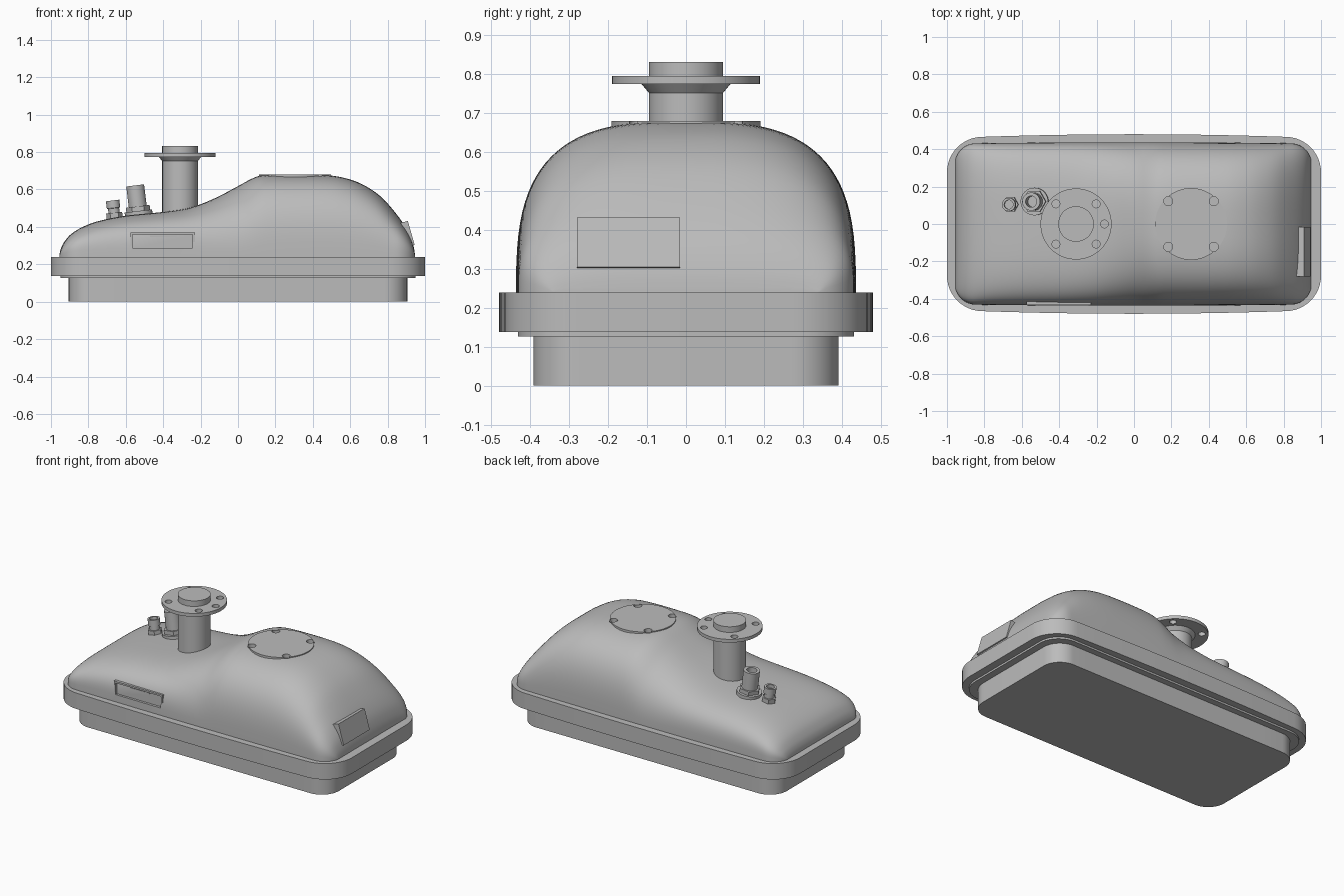
import bpy, bmesh, math
from mathutils import Vector, Matrix

if "Cube" in bpy.data.objects:
    bpy.data.objects.remove(bpy.data.objects["Cube"], do_unlink=True)

grey = bpy.data.materials.new("plain grey")
grey.use_nodes = True
colour = (0.5, 0.5, 0.5, 1)
grey.diffuse_color = colour
grey.node_tree.nodes["Principled BSDF"].inputs["Base Color"].default_value = colour


def finish(name, bm):
    bmesh.ops.recalc_face_normals(bm, faces=bm.faces)
    mesh = bpy.data.meshes.new(name)
    bm.to_mesh(mesh)
    bm.free()
    mesh.materials.append(grey)
    obj = bpy.data.objects.new(name, mesh)
    bpy.context.collection.objects.link(obj)
    return obj


def activate(obj):
    bpy.ops.object.select_all(action="DESELECT")
    obj.select_set(True)
    bpy.context.view_layer.objects.active = obj


def smooth(obj, angle=35):
    activate(obj)
    bpy.ops.object.shade_smooth_by_angle(angle=math.radians(angle))


def loft(name, rings):
    """Skin a list of closed rings and cap both ends."""
    bm = bmesh.new()
    loops = [[bm.verts.new(p) for p in ring] for ring in rings]
    for a, b in zip(loops, loops[1:]):
        for i in range(len(a)):
            j = (i + 1) % len(a)
            bm.faces.new((a[i], a[j], b[j], b[i]))
    bm.faces.new(loops[0])
    bm.faces.new(loops[-1])
    return finish(name, bm)


def turned(name, profile, place=Matrix(), sides=48):
    """Lathe an (r, z) profile about its own z axis."""
    rings = []
    for r, z in profile:
        angles = [2 * math.pi * i / sides for i in range(sides)]
        rings.append([place @ Vector((r * math.cos(a), r * math.sin(a), z)) for a in angles])
    return loft(name, rings)


def box(name, centre, size, turn=Matrix()):
    bm = bmesh.new()
    bmesh.ops.create_cube(bm, size=1)
    bm.transform(Matrix.Translation(centre) @ turn @ Matrix.Diagonal((*size, 1)))
    return finish(name, bm)


def slab(name, hx, hy, radius, z0, z1, bow=0.0):
    """Rounded rectangle slab whose long sides bow out a little."""
    outline = []
    for k, (sx, sy) in enumerate([(1, 1), (-1, 1), (-1, -1), (1, -1)]):
        for i in range(13):
            a = math.pi / 2 * (k + i / 12)
            outline.append((sx * (hx - radius) + radius * math.cos(a),
                            sy * (hy - radius - bow) + radius * math.sin(a)))
        if k in (0, 2):
            for i in range(1, 12):
                x = sx * (hx - radius) * (1 - i / 6)
                outline.append((x, sy * (hy - bow * (x / (hx - radius)) ** 2)))
    obj = loft(name, [[(x, y, z) for x, y in outline] for z in (z0, z1)])
    smooth(obj)


def cut(targets, cutter):
    for obj in targets:
        mod = obj.modifiers.new("cut", "BOOLEAN")
        mod.operation = "DIFFERENCE"
        mod.solver = "EXACT"
        mod.object = cutter
        activate(obj)
        bpy.ops.object.modifier_apply(modifier=mod.name)
    bpy.data.objects.remove(cutter, do_unlink=True)


# Plinth, step and rim
slab("plinth", 0.905, 0.392, 0.12, 0, 0.13)
slab("rim_step", 0.95, 0.432, 0.14, 0.126, 0.15)
slab("rim", 1.0, 0.48, 0.19, 0.138, 0.24, 0.014)

# Shell: spine of (x, top height, squareness of section)
spine = [Vector(p) for p in [
    (-.955, .245, 4), (-.95, .275, 4), (-.935, .31, 4), (-.9, .355, 3.8), (-.84, .395, 3.7),
    (-.75, .43, 3.6), (-.6, .46, 3.5), (-.4, .48, 3.4), (-.25, .505, 3.1), (-.12, .555, 2.7),
    (0, .618, 2.5), (.09, .665, 2.7), (.16, .678, 2.9), (.3, .679, 3), (.46, .677, 3),
    (.56, .664, 3), (.66, .63, 3), (.76, .565, 3), (.85, .465, 3), (.91, .375, 3.2),
    (.938, .3, 3.5), (.947, .245, 4)]]


def catmull(a, b, c, d, t):
    return 0.5 * (2 * b + (c - a) * t + (2 * a - 5 * b + 4 * c - d) * t * t
                  + (3 * b - a - 3 * c + d) * t ** 3)


samples = []
for i in range(len(spine) - 1):
    near = [spine[max(0, min(len(spine) - 1, i + k))] for k in (-1, 0, 1, 2)]
    samples += [catmull(*near, k / 4) for k in range(4)]
samples.append(spine[-1])


def section(x, top, power):
    end = 0.957 if x < 0 else 0.949
    radius = 0.11
    over = min(radius, max(0, abs(x) - (end - radius)))
    width = 0.437 - 0.008 * x * x - radius + math.sqrt(radius ** 2 - over ** 2)
    ring = [(x, width, 0.22)]
    for i in range(49):
        a = math.pi * i / 48
        c, s = math.cos(a), math.sin(a)
        y = math.copysign(abs(c) ** (2 / power), c) * width
        ring.append((x, y, 0.24 + (top - 0.24) * abs(s) ** (2 / power)))
    return ring + [(x, -width, 0.22)]


shell = loft("shell", [section(*s) for s in samples])

# Round cover on the hump with four bolt pockets
cover = turned("hump_cover", [(0.192, 0.64), (0.192, 0.68)],
               Matrix.Translation((0.305, 0, 0)), 64)
for sx in (-1, 1):
    for sy in (-1, 1):
        spot = Matrix.Translation((0.305 + sx * 0.122, sy * 0.122, 0))
        cut([cover, shell], turned("pocket_cutter", [(0.024, 0.655), (0.024, 0.75)], spot, 24))
smooth(cover)

# Front label frame with a shallow pocket
frame = box("front_label_frame", (-0.403, -0.413, 0.323), (0.346, 0.04, 0.095))
cut([frame, shell], box("label_cutter", (-0.403, -0.445, 0.323), (0.32, 0.05, 0.073)))
box("front_label_strip", (-0.4, -0.42, 0.35), (0.14, 0.008, 0.007))

# Tilted plate on the right-hand end
box("end_plate", (0.907, -0.148, 0.363), (0.04, 0.264, 0.132),
    Matrix.Rotation(math.radians(-16), 4, "Y"))
smooth(shell)

# Filler neck with a drilled flange and a plug on top
neck_at = Matrix.Translation((-0.31, 0, 0))
smooth(turned("neck", [(0.095, 0.44), (0.095, 0.752), (0.116, 0.777)], neck_at), 20)
flange = turned("neck_flange", [(0.19, 0.775), (0.19, 0.796)], neck_at, 64)
for degrees in (0, 45, 135, 225, 315):
    a = math.radians(degrees)
    hole = Matrix.Translation((-0.31 + 0.152 * math.cos(a), 0.152 * math.sin(a), 0))
    cut([flange], turned("hole_cutter", [(0.021, 0.7), (0.021, 0.9)], hole, 24))
smooth(flange)
smooth(turned("neck_plug", [(0.095, 0.79), (0.095, 0.832)], neck_at))

# Two leaning fittings beside the neck
lean = Matrix.Rotation(math.radians(-7), 4, "Y")
vent_at = Matrix.Translation((-0.53, 0.12, 0.46)) @ lean
smooth(turned("vent_washer", [(0.074, -0.02), (0.074, 0.025)], vent_at, 32))
turned("vent_nut", [(0.064, 0.02), (0.064, 0.05)], vent_at, 6)
smooth(turned("vent_pipe", [(0.048, 0), (0.048, 0.163), (0.03, 0.163), (0.03, 0.06)], vent_at, 32))
sensor_at = Matrix.Translation((-0.658, 0.104, 0.44)) @ lean
turned("sensor_nut", [(0.043, -0.01), (0.043, 0.036)], sensor_at, 6)
smooth(turned("sensor_body", [(0.03, 0.02), (0.03, 0.06), (0.036, 0.062), (0.036, 0.102),
                              (0.024, 0.102), (0.024, 0.08)], sensor_at, 24))
